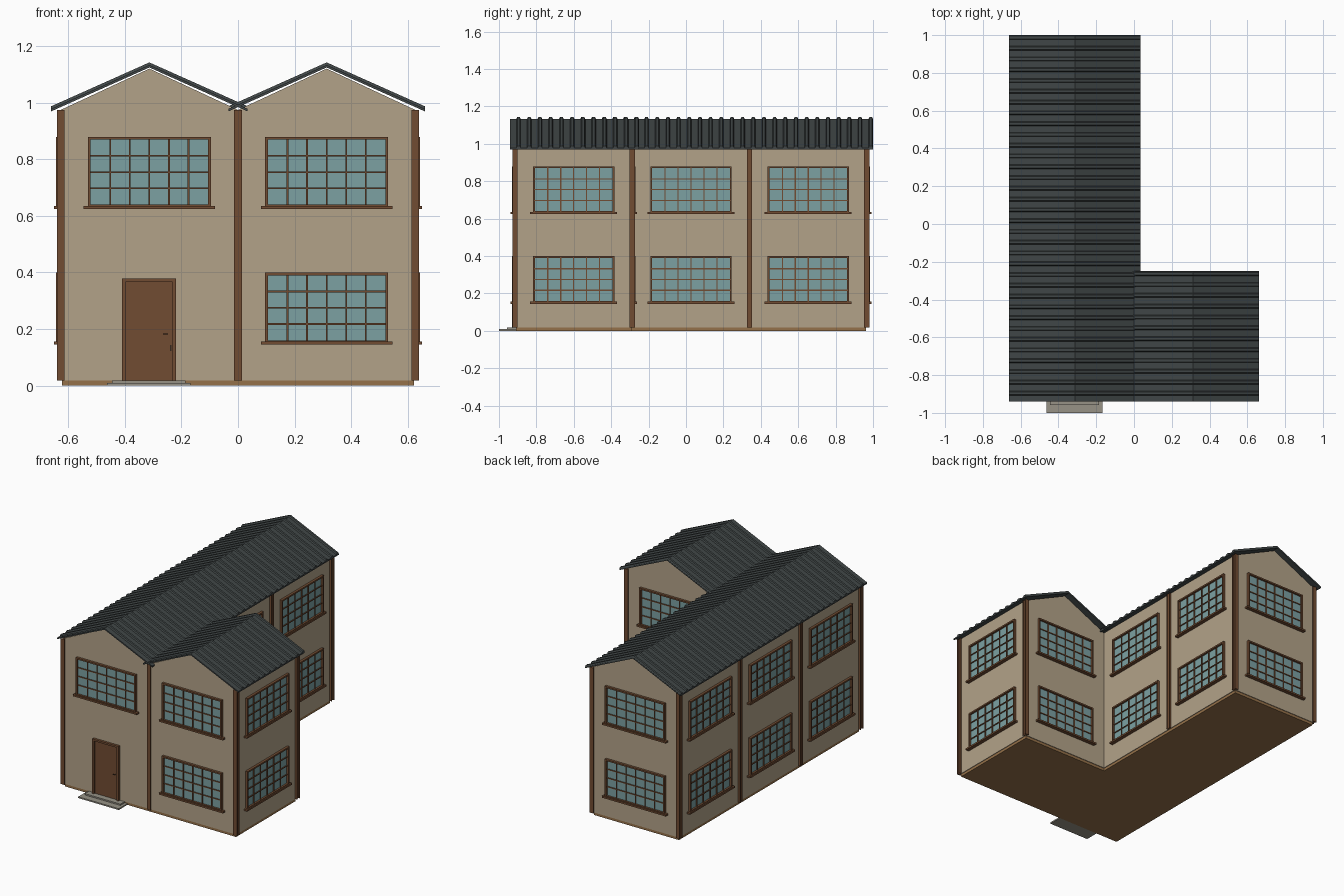
import bpy
import bmesh
from math import pi
from mathutils import Matrix, Vector

cube = bpy.data.objects.get("Cube")
if cube:
    bpy.data.objects.remove(cube, do_unlink=True)


def material(name, rgb):
    m = bpy.data.materials.new(name)
    m.use_nodes = True
    m.diffuse_color = (*rgb, 1)
    m.node_tree.nodes["Principled BSDF"].inputs["Base Color"].default_value = (*rgb, 1)
    return m


TAN = material("tan wall", (0.45, 0.365, 0.25))
WOOD = material("brown wood", (0.165, 0.072, 0.032))
GLASS = material("blue glass", (0.2, 0.355, 0.365))
SLATE = material("dark slate", (0.052, 0.062, 0.063))
OCHRE = material("ochre base", (0.3, 0.165, 0.068))
STONE = material("grey stone", (0.31, 0.29, 0.24))
IRON = material("dark iron", (0.035, 0.02, 0.012))


def finish(name, bm, mats, matrix=None):
    bmesh.ops.recalc_face_normals(bm, faces=bm.faces)
    me = bpy.data.meshes.new(name)
    bm.to_mesh(me)
    bm.free()
    for m in mats:
        me.materials.append(m)
    ob = bpy.data.objects.new(name, me)
    if matrix:
        ob.matrix_world = matrix
    bpy.context.collection.objects.link(ob)
    return ob


def add_box(bm, lo, hi, mat=0):
    lo, hi = Vector(lo), Vector(hi)
    size = hi - lo
    made = bmesh.ops.create_cube(
        bm, size=1, matrix=Matrix.Translation((lo + hi) / 2) @ Matrix.Diagonal((*size, 1)))
    for f in {f for v in made["verts"] for f in v.link_faces}:
        f.material_index = mat


def add_prism(bm, points, offset):
    face = bm.faces.new([bm.verts.new(p) for p in points])
    moved = bmesh.ops.extrude_face_region(bm, geom=[face], use_keep_orig=True)["geom"]
    bmesh.ops.translate(bm, vec=offset, verts=[v for v in moved if isinstance(v, bmesh.types.BMVert)])


# Plan dimensions
W = 0.627                      # bay size
FRONT, WING_BACK, BACK = -0.914, -0.287, 0.967
BASE, WALL_TOP = 0.018, 0.975


# Walls and base slab share an L-shaped plan
def plan_block(name, inset, z0, z1, mat):
    i = inset
    pts = [(-W + i, FRONT + i), (W - i, FRONT + i), (W - i, WING_BACK - i),
           (-i, WING_BACK - i), (-i, BACK - i), (-W + i, BACK - i)]
    bm = bmesh.new()
    add_prism(bm, [(x, y, z0) for x, y in pts], (0, 0, z1 - z0))
    finish(name, bm, [mat])


plan_block("base_slab", 0.004, 0, BASE, OCHRE)
plan_block("walls", 0, BASE, WALL_TOP, TAN)


# Gable block under each roof
def gable(name, cx, y0, y1):
    bm = bmesh.new()
    h = W / 2
    add_prism(bm, [(cx - h, y0, WALL_TOP), (cx + h, y0, WALL_TOP), (cx, y0, 1.121)], (0, y1 - y0, 0))
    finish(name, bm, [TAN])


# Ribbed sheet roof: ribbed profile swept down both slopes
def ribbed_roof(name, cx, y0, y1, ribs):
    bm = bmesh.new()
    pitch = (y1 - y0) / ribs
    ridge, drop, reach = 1.125, 0.155, 0.347
    profile = [(y0, 0)]
    for i in range(ribs):
        y = y0 + i * pitch
        profile += [(y + pitch * t, h) for t, h in
                    ((0, 0.009), (0.58, 0.009), (0.66, 0.018), (0.9, 0.018), (0.98, 0.009))]
    profile += [(y1, 0.009), (y1, 0)]
    for side in (-1, 1):
        add_prism(bm, [(cx, y, ridge + h) for y, h in profile], (side * reach, 0, -drop))
    finish(name, bm, [SLATE])


gable("main_gable", -W / 2, FRONT, BACK)
gable("wing_gable", W / 2, FRONT, WING_BACK)
ribbed_roof("main_roof", -W / 2, -0.94, 1.0, 34)
ribbed_roof("wing_roof", W / 2, -0.94, -0.25, 12)


# H-section posts
def post(name, x, y):
    bm = bmesh.new()
    r, t = 0.014, 0.005
    for s in (-1, 1):
        a, b = sorted((s * r, s * (r - t)))
        add_box(bm, (x - r, y + a, BASE), (x + r, y + b, WALL_TOP))
    add_box(bm, (x - 0.007, y - r + t, BASE), (x + 0.007, y + r - t, WALL_TOP))
    finish(name, bm, [WOOD])


for n, (x, y) in enumerate([(-W, FRONT), (0, FRONT), (W, FRONT), (W, WING_BACK), (-W, WING_BACK),
                            (-W, BACK - W), (0, BACK - W), (-W, BACK), (0, BACK)]):
    post(f"post_{n + 1}", x, y)


# Windows: local x runs along the wall, local -y points outwards
def wall_matrix(x, y, z, turn):
    return Matrix.Translation((x, y, z)) @ Matrix.Rotation(turn, 4, "Z")


def window(name, x, y, z, turn):
    bm = bmesh.new()
    w, h, f, out = 0.2175, 0.25, 0.01, -0.016
    add_box(bm, (-w + f, -0.003, f), (w - f, 0.003, h - f), 1)
    for s in (-1, 1):
        a, b = sorted((s * w, s * (w - f)))
        add_box(bm, (a, out, 0), (b, 0, h))
    add_box(bm, (-w + f, out, h - f), (w - f, 0, h))
    add_box(bm, (-w - 0.015, -0.024, -0.005), (w + 0.015, 0, 0.006))
    add_box(bm, (-w + f, out, 0.006), (w - f, 0, f))
    cols, rows, bar = 6, 4, 0.003
    for i in range(1, cols):
        cx = -w + f + i * 2 * (w - f) / cols
        add_box(bm, (cx - bar, -0.009, f), (cx + bar, -0.002, h - f))
    for i in range(1, rows):
        cz = f + i * (h - 2 * f) / rows
        add_box(bm, (-w + f, -0.0085, cz - bar), (w - f, -0.002, cz + bar))
    finish(name, bm, [WOOD, GLASS], wall_matrix(x, y, z, turn))


half = W / 2
bays = [("front_main", -half, FRONT, 0), ("front_wing", half, FRONT, 0),
        ("wing_side", W, FRONT + half, pi / 2), ("wing_back", half, WING_BACK, pi),
        ("main_back", -half, BACK, pi)]
for i in range(3):
    yc = FRONT + half + i * W
    bays.append((f"long_side_{i + 1}", -W, yc, -pi / 2))
    if i:
        bays.append((f"yard_side_{i}", 0, yc, pi / 2))

for label, x, y, turn in bays:
    window(f"{label}_upper_window", x, y, 0.63, turn)
    if label != "front_main":
        window(f"{label}_lower_window", x, y, 0.15, turn)

# Door with frame, handle and lock
bm = bmesh.new()
dw, top, f = 0.095, 0.36, 0.012
add_box(bm, (-dw + f, -0.005, 0), (dw - f, 0, top - f))
for s in (-1, 1):
    a, b = sorted((s * dw, s * (dw - f)))
    add_box(bm, (a, -0.016, 0), (b, 0, top))
add_box(bm, (-dw + f, -0.016, top - f), (dw - f, 0, top))
add_box(bm, (0.05, -0.014, 0.162), (0.068, -0.011, 0.166), 1)
add_box(bm, (0.064, -0.011, 0.162), (0.068, -0.005, 0.166), 1)
add_box(bm, (0.074, -0.007, 0.105), (0.08, -0.005, 0.125), 1)
finish("front_door", bm, [WOOD, IRON], wall_matrix(-0.315, FRONT, BASE, 0))

# Door steps
bm = bmesh.new()
add_box(bm, (-0.463, -1.0, 0), (-0.168, FRONT + 0.004, 0.009))
add_box(bm, (-0.445, -0.957, 0.009), (-0.186, FRONT + 0.004, 0.018))
finish("door_steps", bm, [STONE])
